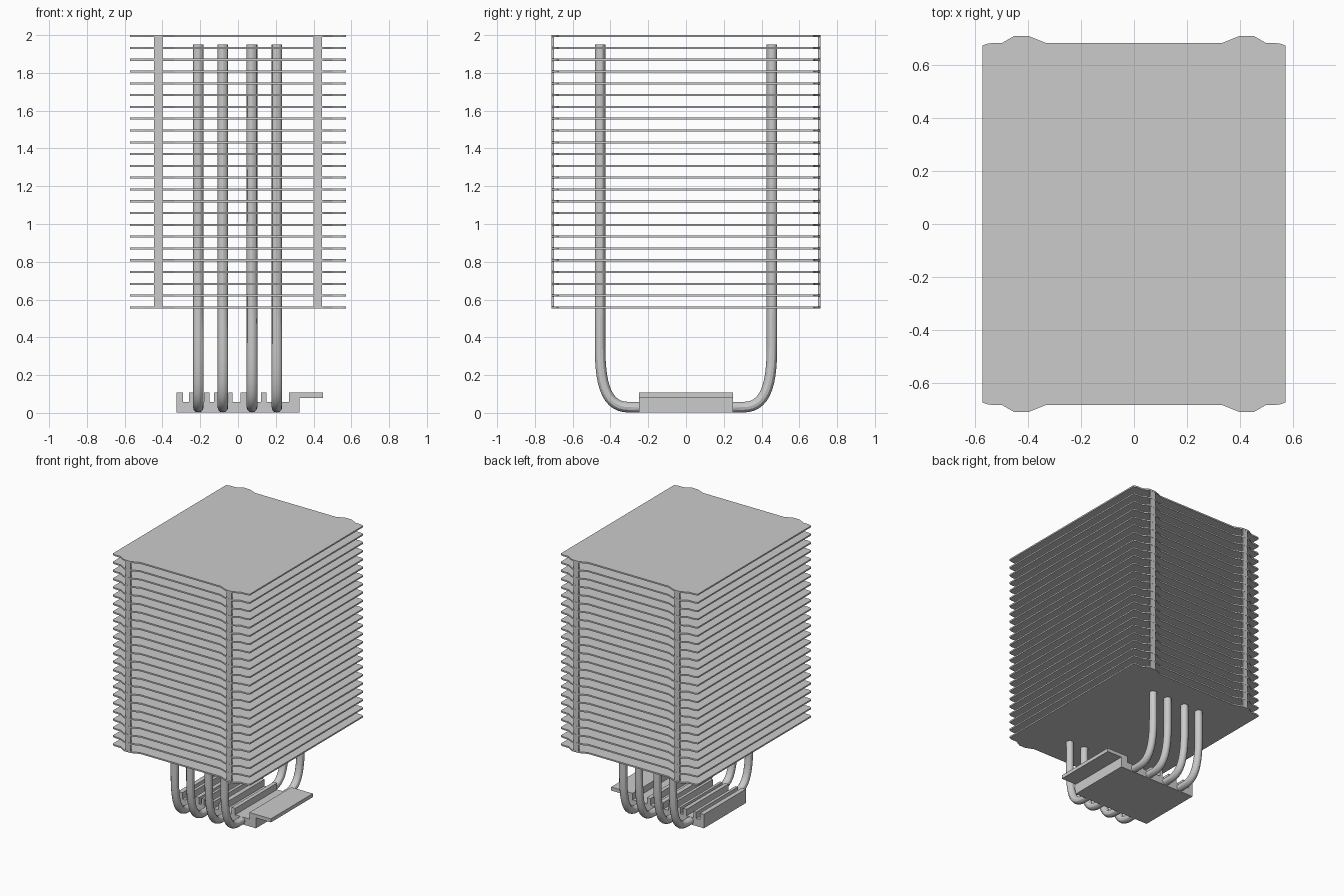
import bpy, bmesh
from mathutils import Vector

if "Cube" in bpy.data.objects:
    bpy.data.objects.remove(bpy.data.objects["Cube"])


def prism(name, pts, axis, a, b):
    """Extrude a 2D outline: axis 'z' uses (x, y) points, axis 'y' uses (x, z)."""
    def to3(p, h):
        return (p[0], p[1], h) if axis == 'z' else (p[0], h, p[1])
    bm = bmesh.new()
    face = bm.faces.new([bm.verts.new(to3(p, a)) for p in pts])
    ext = bmesh.ops.extrude_face_region(bm, geom=[face])
    verts = [g for g in ext['geom'] if isinstance(g, bmesh.types.BMVert)]
    d = Vector(to3((0, 0), b - a))
    bmesh.ops.translate(bm, vec=d, verts=verts)
    bmesh.ops.recalc_face_normals(bm, faces=bm.faces)
    me = bpy.data.meshes.new(name)
    bm.to_mesh(me)
    bm.free()
    ob = bpy.data.objects.new(name, me)
    bpy.context.collection.objects.link(ob)
    return ob


# Fin stack: one mirrored outline, arrayed upward
quarter = [(0.573, 0.676), (0.55, 0.684), (0.50, 0.685), (0.453, 0.712),
           (0.40, 0.712), (0.335, 0.686)]
right_left = quarter + [(-x, y) for x, y in reversed(quarter)]
outline = right_left + [(-x, -y) for x, y in right_left]
COUNT, THICK, BOTTOM = 24, 0.011, 0.553
STEP = (2.0 - THICK - BOTTOM) / (COUNT - 1)
fins = prism("cooling_fins", outline, 'z', BOTTOM, BOTTOM + THICK)
arr = fins.modifiers.new("stack", 'ARRAY')
arr.count = COUNT
arr.use_relative_offset = False
arr.use_constant_offset = True
arr.constant_offset_displace = (0, 0, STEP)

# Vertical strips joining the fin edges
for sx in (-1, 1):
    for sy in (-1, 1):
        rect = [(sx * x, sy * y) for x, y in
                ((0.40, 0.70), (0.444, 0.70), (0.444, 0.711), (0.40, 0.711))]
        prism("fin_edge_strip", rect, 'z', BOTTOM + 0.002, 1.998)

# Grooved base block with an overhanging side plate
LOW, TOP = 0.058, 0.107
ribs = [(-0.325, -0.29), (-0.26, -0.238), (-0.18, -0.15), (-0.128, -0.108),
        (-0.05, -0.028), (0.012, 0.047), (0.122, 0.152), (0.152 + 0.025, 0.18)]
ribs = ribs[:-1]
profile = [(-0.325, 0.002)]
for x0, x1 in ribs:
    if x0 > -0.325:
        profile.append((x0, LOW))
    profile += [(x0, TOP), (x1, TOP), (x1, LOW)]
profile += [(0.27, LOW), (0.27, TOP), (0.45, TOP), (0.45, 0.08),
            (0.325, 0.08), (0.325, 0.002)]
prism("base_block", profile, 'y', -0.25, 0.25)

# Four U-shaped heat pipes
half = [  # (y, z), left handle, right handle
    ((-0.455, 1.95), (-0.455, 2.0), (-0.455, 1.4)),
    ((-0.455, 0.35), (-0.455, 0.9), (-0.455, 0.12)),
    ((-0.30, 0.03), (-0.41, 0.03), (-0.1, 0.03))]


def flip(p):
    return (-p[0], p[1])


path = half + [(flip(c), flip(r), flip(l)) for c, l, r in reversed(half)]
for px in (-0.21, -0.08, 0.074, 0.206):
    cu = bpy.data.curves.new("heat_pipe", 'CURVE')
    cu.dimensions = '3D'
    cu.bevel_depth = 0.028
    cu.bevel_resolution = 4
    cu.use_fill_caps = True
    cu.resolution_u = 12
    sp = cu.splines.new('BEZIER')
    sp.bezier_points.add(len(path) - 1)
    for bp, (c, l, r) in zip(sp.bezier_points, path):
        bp.handle_left_type = bp.handle_right_type = 'FREE'
        bp.co, bp.handle_left, bp.handle_right = (px, *c), (px, *l), (px, *r)
    pipe = bpy.data.objects.new("heat_pipe", cu)
    bpy.context.collection.objects.link(pipe)
    bpy.ops.object.select_all(action='DESELECT')
    pipe.select_set(True)
    bpy.context.view_layer.objects.active = pipe
    bpy.ops.object.convert(target='MESH')
    bpy.ops.object.shade_smooth_by_angle()
